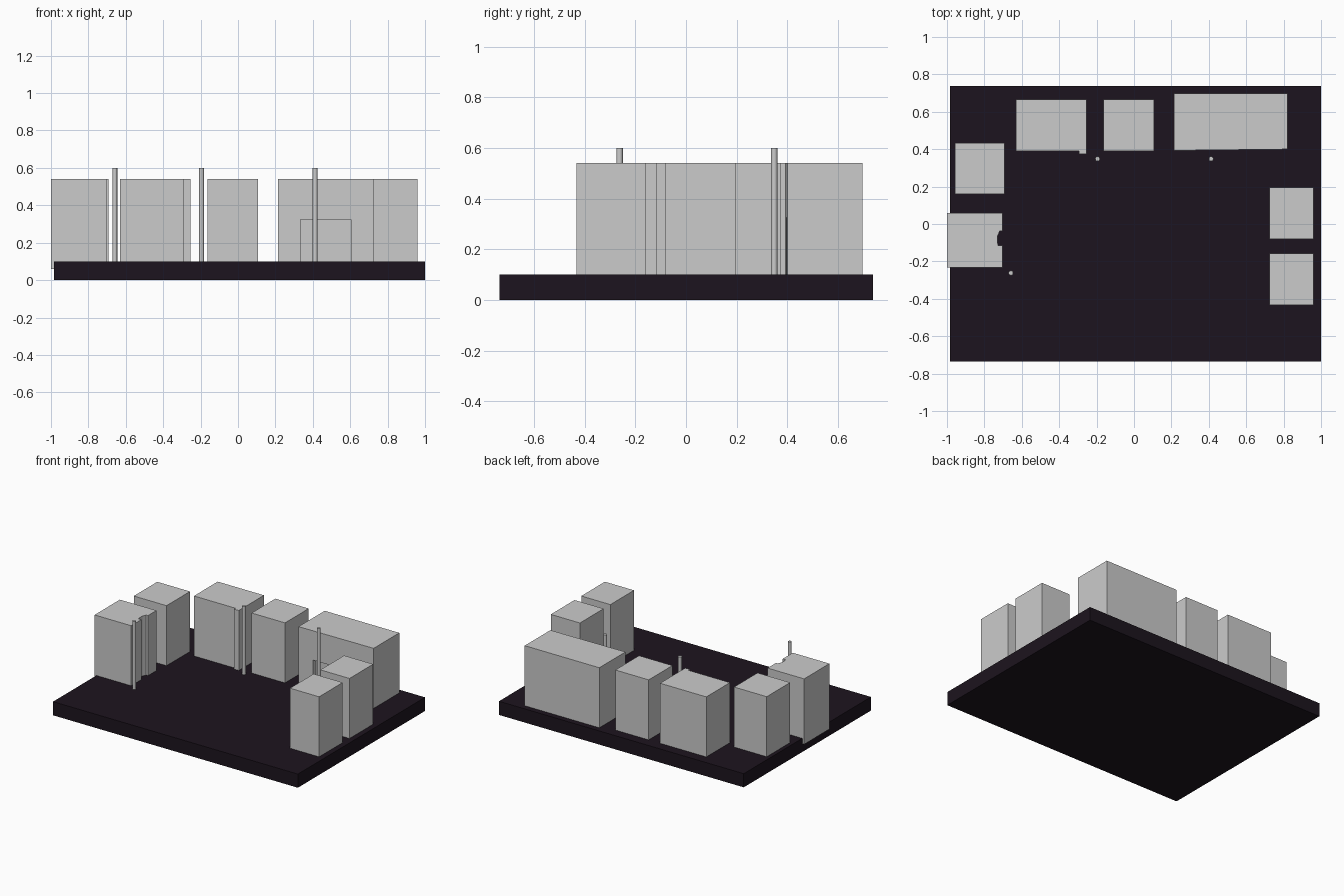
import bpy, bmesh

if "Cube" in bpy.data.objects:
    bpy.data.objects.remove(bpy.data.objects["Cube"])

FLOOR, TOP, SUNK = 0.10, 0.54, 0.06


def prism(name, pts, z0, z1):
    """Extrude a counter-clockwise plan outline from z0 to z1."""
    bm = bmesh.new()
    base = bm.faces.new([bm.verts.new((x, y, z0)) for x, y in pts])
    ext = bmesh.ops.extrude_face_region(bm, geom=[base], use_keep_orig=True)
    verts = [g for g in ext["geom"] if isinstance(g, bmesh.types.BMVert)]
    bmesh.ops.translate(bm, verts=verts, vec=(0, 0, z1 - z0))
    bmesh.ops.recalc_face_normals(bm, faces=bm.faces)
    mesh = bpy.data.meshes.new(name)
    bm.to_mesh(mesh)
    bm.free()
    ob = bpy.data.objects.new(name, mesh)
    bpy.context.collection.objects.link(ob)
    return ob


def rect(x0, x1, y0, y1):
    return [(x0, y0), (x1, y0), (x1, y1), (x0, y1)]


# dark ground slab
ground = prism("ground_slab", rect(-0.985, 1.0, -0.735, 0.738), 0, FLOOR)
mat = bpy.data.materials.new("dark_ground")
mat.diffuse_color = (0.012, 0.007, 0.013, 1)
mat.use_nodes = True
mat.node_tree.nodes["Principled BSDF"].inputs["Base Color"].default_value = mat.diffuse_color
ground.data.materials.append(mat)

# plain block buildings
blocks = {
    "left_back_building": (-0.957, -0.692, 0.16, 0.432),
    "back_middle_building": (-0.163, 0.108, 0.39, 0.665),
    "right_back_building": (0.724, 0.96, -0.08, 0.195),
    "right_front_building": (0.724, 0.96, -0.432, -0.158),
}
for name, r in blocks.items():
    prism(name, rect(*r), SUNK, TOP)

# back left building with a small corner pier
prism("back_left_building",
      [(-0.63, 0.39), (-0.294, 0.39), (-0.294, 0.373), (-0.255, 0.373),
       (-0.255, 0.665), (-0.63, 0.665)], SUNK, TOP)

# left building with a full-height entrance notch
prism("left_front_building",
      [(-1.0, -0.233), (-0.703, -0.233), (-0.703, -0.116), (-0.728, -0.116),
       (-0.73, -0.065), (-0.718, -0.038), (-0.703, -0.036),
       (-0.703, 0.06), (-1.0, 0.06)], SUNK, TOP)

# large back building with a recessed doorway
hall = prism("back_right_hall",
             [(0.215, 0.393), (0.82, 0.40), (0.82, 0.697), (0.215, 0.697)],
             SUNK, TOP)
cutter = prism("doorway_cutter", rect(0.333, 0.603, 0.3, 0.43), 0.0, 0.325)
cutter.hide_render = True
cutter.hide_viewport = True
cutter.display_type = 'WIRE'
mod = hall.modifiers.new("doorway", 'BOOLEAN')
mod.operation = 'DIFFERENCE'
mod.solver = 'EXACT'
mod.object = cutter

# slim lamp posts
for i, (x, y) in enumerate([(-0.195, 0.348), (0.412, 0.348), (-0.658, -0.262)]):
    bpy.ops.mesh.primitive_cylinder_add(vertices=16, radius=0.0125, depth=0.6 - SUNK,
                                        location=(x, y, (0.6 + SUNK) / 2))
    bpy.context.object.name = f"lamp_post_{i + 1}"
    bpy.ops.object.shade_smooth_by_angle()
